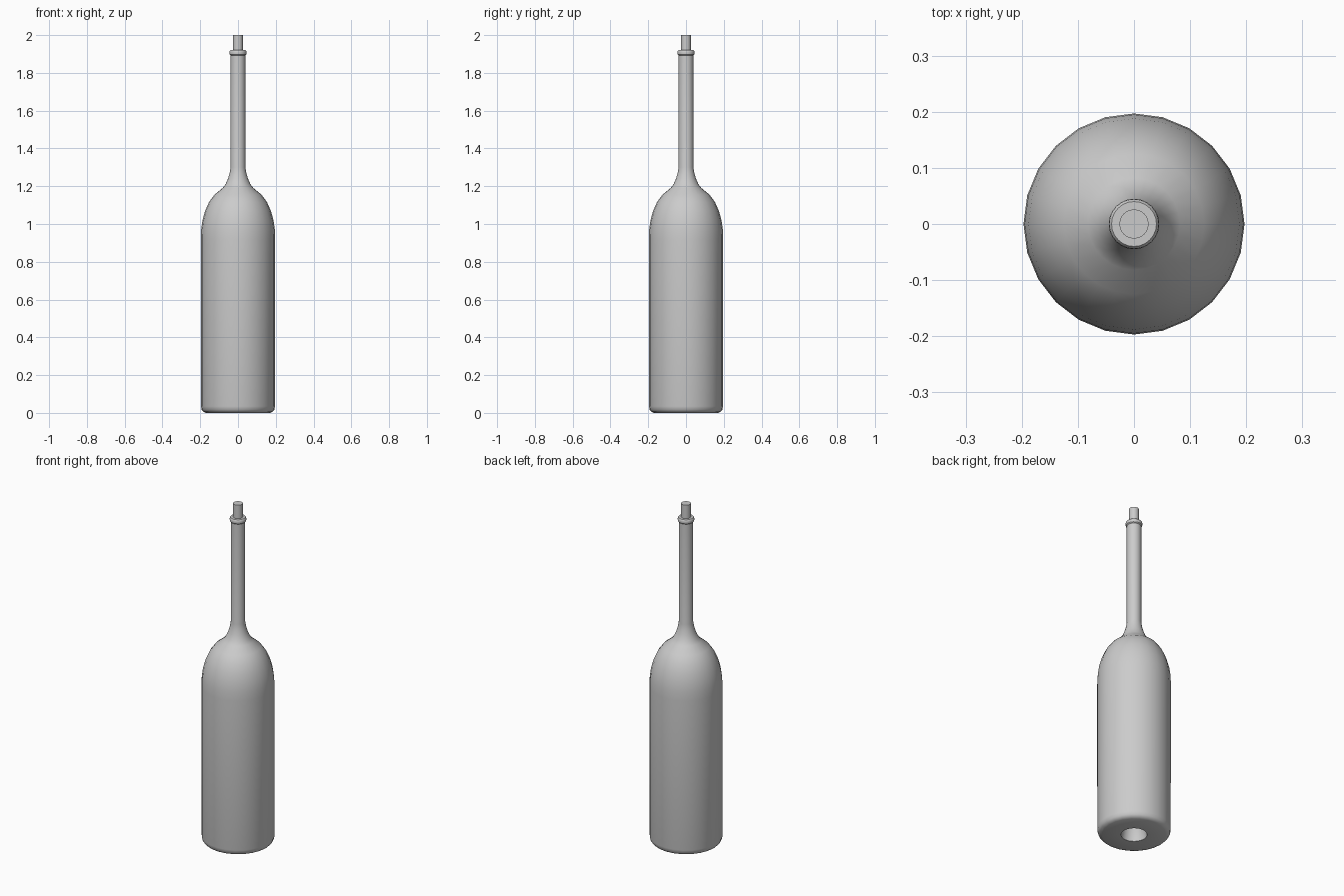
import bpy, bmesh, math
from mathutils import Vector

default = bpy.data.objects.get("Cube")
if default:
    bpy.data.objects.remove(default, do_unlink=True)

SIDES = 24

grey = bpy.data.materials.new("plain grey")
grey.use_nodes = True
colour = (0.6, 0.6, 0.6, 1)
grey.diffuse_color = colour
grey.node_tree.nodes["Principled BSDF"].inputs["Base Color"].default_value = colour


def lathe(name, profile, angle=35):
    """Spin (radius, height) points, listed from bottom to top, about z."""
    bm = bmesh.new()
    verts = [bm.verts.new((r, 0, z)) for r, z in profile]
    edges = [bm.edges.new(pair) for pair in zip(verts, verts[1:])]
    bmesh.ops.spin(bm, geom=verts + edges, cent=(0, 0, 0), axis=(0, 0, 1),
                   angle=math.tau, steps=SIDES, use_merge=True)
    bmesh.ops.remove_doubles(bm, verts=bm.verts, dist=1e-5)
    bmesh.ops.recalc_face_normals(bm, faces=bm.faces)
    mesh = bpy.data.meshes.new(name)
    bm.to_mesh(mesh)
    bm.free()
    obj = bpy.data.objects.new(name, mesh)
    bpy.context.collection.objects.link(obj)
    mesh.materials.append(grey)
    bpy.ops.object.select_all(action='DESELECT')
    obj.select_set(True)
    bpy.context.view_layer.objects.active = obj
    bpy.ops.object.shade_smooth_by_angle(angle=math.radians(angle))
    return obj


# Body: hollow punt, rounded foot, straight wall, domed shoulder, flared neck
punt = [(0, 0.12), (0.035, 0.11), (0.06, 0.07), (0.07, 0)]
foot = [(0.17, 0), (0.183, 0.006), (0.192, 0.016), (0.196, 0.035)]
shoulder = [(0.197, 0.92), (0.195, 0.97), (0.188, 1.02), (0.174, 1.07),
            (0.154, 1.115), (0.125, 1.155), (0.082, 1.19)]
flare = [(0.066, 1.21), (0.053, 1.24), (0.044, 1.27), (0.039, 1.3)]
neck = [(0.039, 1.9), (0, 1.9)]
lathe("bottle_body", punt + foot + shoulder + flare + neck)

# Rounded lip around the mouth
lathe("bottle_lip", [(0, 1.893), (0.039, 1.893), (0.044, 1.898), (0.045, 1.907),
                     (0.044, 1.915), (0.04, 1.92), (0, 1.92)])

# Stopper standing in the mouth
lathe("stopper", [(0, 1.9), (0.026, 1.9), (0.026, 2), (0, 2)])
